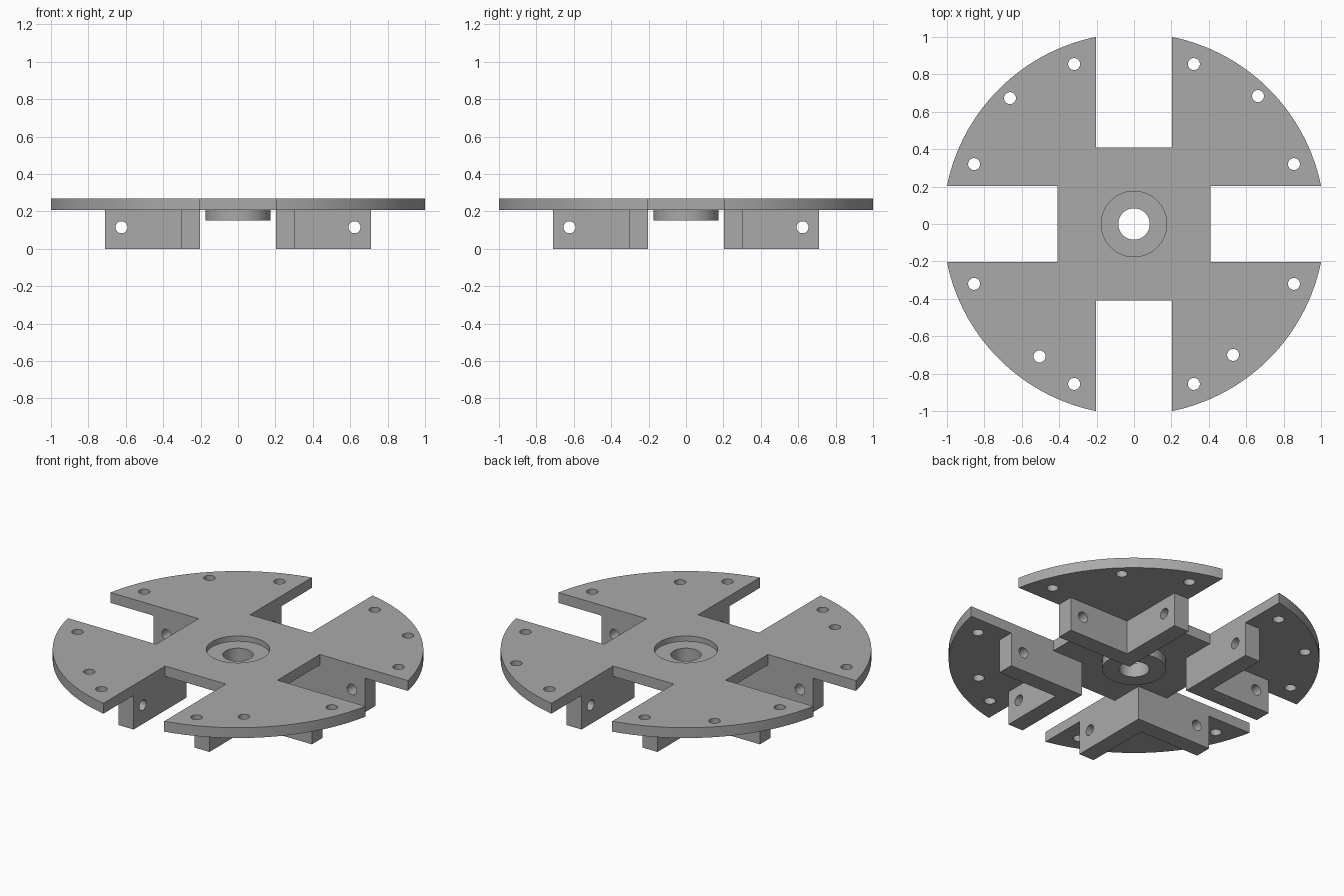
import bpy
from math import hypot

cube = bpy.data.objects.get("Cube")
if cube:
    bpy.data.objects.remove(cube, do_unlink=True)

grey = bpy.data.materials.new("plain grey")
grey.use_nodes = True
colour = (0.4, 0.4, 0.4, 1)
grey.diffuse_color = colour
grey.node_tree.nodes["Principled BSDF"].inputs["Base Color"].default_value = colour

SLOT = 0.204              # half width of the slots
SLOT_END = 0.408          # distance from the centre to the slot's inner end
RADIUS = hypot(1, SLOT)
BOTTOM, TOP = 0.207, 0.27  # plate heights
BORE, POCKET, SCREW = 0.084, 0.175, 0.032


def cylinder(name, r, z0, z1, x=0, y=0, sides=48):
    bpy.ops.mesh.primitive_cylinder_add(
        vertices=sides, radius=r, depth=z1 - z0, location=(x, y, (z0 + z1) / 2))
    ob = bpy.context.object
    ob.name = name
    return ob


def box(name, x0, x1, y0, y1, z0, z1):
    bpy.ops.mesh.primitive_cube_add(
        size=1, location=((x0 + x1) / 2, (y0 + y1) / 2, (z0 + z1) / 2))
    ob = bpy.context.object
    ob.name = name
    ob.scale = (x1 - x0, y1 - y0, z1 - z0)
    bpy.ops.object.transform_apply(location=False, rotation=False)
    return ob


def combine(ob, others, operation="DIFFERENCE"):
    """Apply a boolean with each helper, then discard the helper."""
    for other in others:
        other.hide_render = True
        mod = ob.modifiers.new("boolean", "BOOLEAN")
        mod.operation, mod.solver, mod.object = operation, "EXACT", other
        bpy.context.view_layer.objects.active = ob
        bpy.ops.object.modifier_apply(modifier=mod.name)
        bpy.data.objects.remove(other, do_unlink=True)


def finish(ob):
    ob.data.materials.clear()
    ob.data.materials.append(grey)
    bpy.ops.object.select_all(action="DESELECT")
    ob.select_set(True)
    bpy.context.view_layer.objects.active = ob
    bpy.ops.object.shade_smooth_by_angle()


# Round plate with four slots, a shallow centre pocket and screw holes
plate = cylinder("round_plate", RADIUS, BOTTOM, TOP, sides=180)
far = 1.2
cutters = []
for s in (-1, 1):
    a, b = sorted((s * SLOT_END, s * far))
    cutters.append(box("slot_x", a, b, -SLOT, SLOT, 0, 1))
    cutters.append(box("slot_y", -SLOT, SLOT, a, b, 0, 1))
holes = [(sx * x, sy * y) for sx in (-1, 1) for sy in (-1, 1)
         for x, y in ((0.32, 0.855), (0.855, 0.32))]
holes += [(0.663, 0.684), (-0.663, 0.673), (0.53, -0.7), (-0.505, -0.708)]
cutters += [cylinder("screw_hole", SCREW, 0, 1, x, y, 32) for x, y in holes]
cutters.append(cylinder("pocket", POCKET, TOP - 0.032, 1, sides=64))
cutters.append(cylinder("bore", BORE, -1, 1))
combine(plate, cutters)
finish(plate)

# Hub ring below the plate
hub = cylinder("hub_ring", POCKET, 0.15, BOTTOM, sides=64)
combine(hub, [cylinder("bore", BORE, -1, 1)])
finish(hub)

# Four angle brackets below the plate, each with a cross hole in both legs
NEAR, INNER, END, HOLE, HOLE_Z = SLOT, 0.306, 0.711, 0.623, 0.115
for sx, side in ((-1, "right"), (1, "left")):
    for sy, end in ((-1, "front"), (1, "back")):
        x = [sx * v for v in (NEAR, INNER, END)]
        y = [sy * v for v in (NEAR, INNER, END)]
        bracket = box(f"{end}_{side}_bracket", min(x), max(x), min(y), max(y), 0, BOTTOM)
        xi, yi = sorted((x[1], 2 * x[2])), sorted((y[1], 2 * y[2]))
        cuts = [box("inside_corner", *xi, *yi, -1, 1)]
        for along_x in (True, False):
            bore = cylinder("cross_hole", SCREW, -0.2, 0.2, sides=32)
            mid = (NEAR + INNER) / 2
            bore.location = ((sx * HOLE, sy * mid, HOLE_Z) if along_x
                             else (sx * mid, sy * HOLE, HOLE_Z))
            bore.rotation_euler = (1.5708, 0, 0) if along_x else (0, 1.5708, 0)
            cuts.append(bore)
        combine(bracket, cuts)
        finish(bracket)
